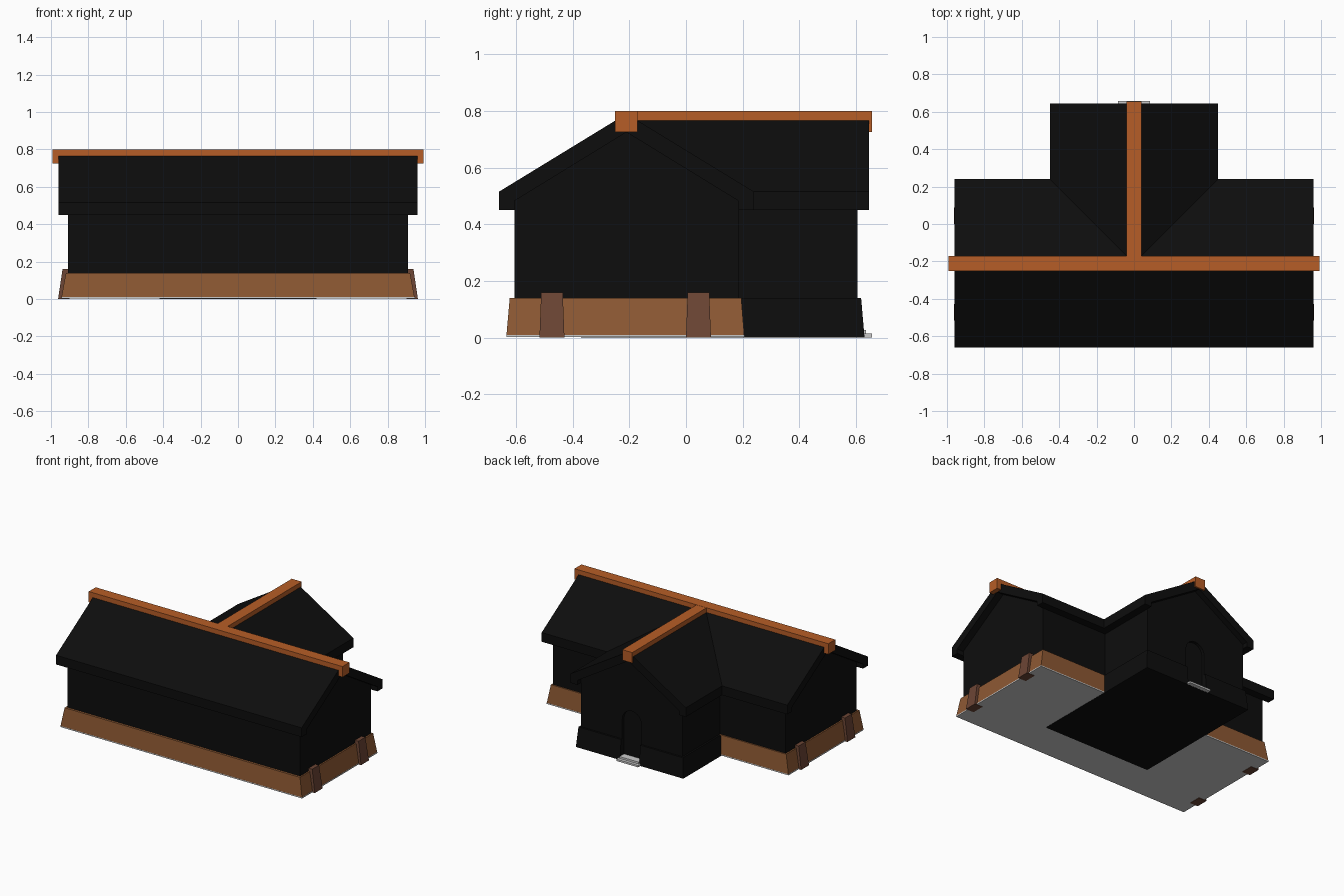
import bpy, bmesh, math

if "Cube" in bpy.data.objects:
    bpy.data.objects.remove(bpy.data.objects["Cube"])


def material(name, rgb):
    m = bpy.data.materials.new(name)
    m.diffuse_color = (*rgb, 1)
    m.use_nodes = True
    m.node_tree.nodes["Principled BSDF"].inputs["Base Color"].default_value = m.diffuse_color
    return m


BLACK = material("black", (0.004, 0.004, 0.004))
ORANGE = material("ridge_orange", (0.47, 0.11, 0.02))
BROWN = material("base_brown", (0.27, 0.10, 0.033))
DARK = material("buttress_brown", (0.15, 0.06, 0.035))
RIDGE_Y = -0.21


def finish(name, bm, mat=None):
    bmesh.ops.recalc_face_normals(bm, faces=bm.faces)
    me = bpy.data.meshes.new(name)
    bm.to_mesh(me)
    bm.free()
    ob = bpy.data.objects.new(name, me)
    bpy.context.collection.objects.link(ob)
    if mat:
        me.materials.append(mat)
    return ob


def frustum(name, bottom, top, z0, z1, mat=None):
    """Box whose bottom and top rectangles are (x0, x1, y0, y1)."""
    bm = bmesh.new()
    rings = []
    for (x0, x1, y0, y1), z in ((bottom, z0), (top, z1)):
        rings.append([bm.verts.new((x, y, z)) for x, y in
                      ((x0, y0), (x1, y0), (x1, y1), (x0, y1))])
    a, b = rings
    bm.faces.new(a[::-1])
    bm.faces.new(b)
    for i in range(4):
        j = (i + 1) % 4
        bm.faces.new((a[i], a[j], b[j], b[i]))
    return finish(name, bm, mat)


def box(name, rect, z0, z1, mat=None):
    return frustum(name, rect, rect, z0, z1, mat)


def prism(name, profile, place, a, b, mat=None):
    """Extrude a (u, z) profile from a to b; place maps (u, z, t) to xyz."""
    bm = bmesh.new()
    f = bm.faces.new([bm.verts.new(place(u, z, a)) for u, z in profile])
    ext = bmesh.ops.extrude_face_region(bm, geom=[f], use_keep_orig=True)
    verts = [v for v in ext["geom"] if isinstance(v, bmesh.types.BMVert)]
    for v, (u, z) in zip(verts, profile):
        shift = [q - p for p, q in zip(place(0, 0, a), place(0, 0, b))]
        v.co.x += shift[0]
        v.co.y += shift[1]
    return finish(name, bm, mat)


def along_x(u, z, t):
    return (t, u + RIDGE_Y, z)


def along_y(u, z, t):
    return (u, t, z)


# Gable cross-sections shared by both halves of the building
half_roof = [(0.45, 0.515), (0.45, 0.45), (0.396, 0.45), (0.396, 0.482)]
ROOF = [(0, 0.79)] + half_roof + [(0, 0.725)] + [(-u, z) for u, z in half_roof[::-1]]
WALL = [(-0.396, 0.1), (0.396, 0.1), (0.396, 0.49), (0, 0.74), (-0.396, 0.49)]

# Main hall
box("main_floor", (-0.945, 0.945, -0.634, 0.206), 0.002, 0.01)
frustum("main_foundation", (-0.945, 0.945, -0.634, 0.206),
        (-0.92, 0.92, -0.622, 0.195), 0.004, 0.14, BROWN)
prism("main_walls", WALL, along_x, -0.91, 0.91, BLACK)
prism("main_roof", ROOF, along_x, -0.96, 0.96, BLACK)

# Rear wing
wing_base = frustum("wing_foundation", (-0.42, 0.42, -0.37, 0.63),
                    (-0.408, 0.408, -0.36, 0.618), 0, 0.14, BLACK)
wing_walls = prism("wing_walls", WALL, along_y, RIDGE_Y, 0.605, BLACK)
prism("wing_roof", ROOF, along_y, RIDGE_Y, 0.645, BLACK)

# Arched doorway recess
arch = [(-0.075, 0.004), (0.075, 0.004)] + [
    (0.075 * math.cos(math.pi * i / 10), 0.28 + 0.075 * math.sin(math.pi * i / 10))
    for i in range(11)]
cutter = prism("door_cutter", arch, along_y, 0.585, 0.7)
cutter.hide_render = True
cutter.hide_viewport = True
cutter.display_type = 'WIRE'
for ob in (wing_base, wing_walls):
    mod = ob.modifiers.new("doorway", 'BOOLEAN')
    mod.operation = 'DIFFERENCE'
    mod.solver = 'EXACT'
    mod.object = cutter

# Door steps
box("lower_step", (-0.085, 0.085, 0.59, 0.657), 0.001, 0.014)
box("upper_step", (-0.074, 0.074, 0.586, 0.636), 0.014, 0.027)

# Ridge beams
box("main_ridge_beam", (-0.992, 0.992, -0.25, -0.172), 0.725, 0.80, ORANGE)
box("wing_ridge_beam", (-0.039, 0.039, -0.20, 0.656), 0.725, 0.799, ORANGE)

# Gable-end buttresses
for side in (-1, 1):
    for y in (-0.473, 0.044):
        low = sorted((side * 0.90, side * 0.962))
        high = sorted((side * 0.90, side * 0.938))
        frustum("buttress", (*low, y - 0.044, y + 0.044),
                (*high, y - 0.038, y + 0.038), 0, 0.16, DARK)
